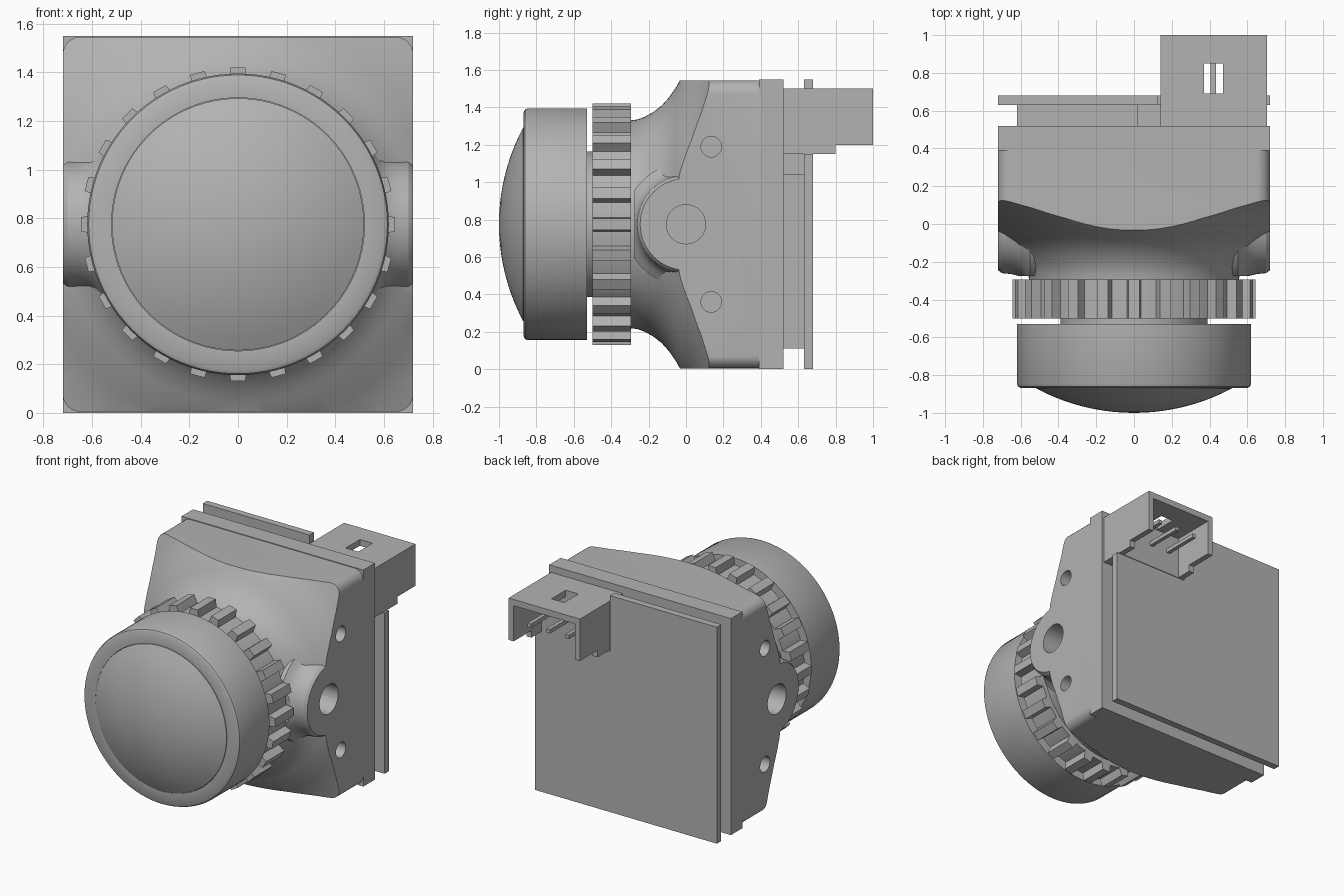
import bpy, bmesh, math
from mathutils import Matrix, Vector

cube = bpy.data.objects.get("Cube")
if cube:
    bpy.data.objects.remove(cube, do_unlink=True)

grey = bpy.data.materials.new("mid_grey")
grey.use_nodes = True
colour = (0.45, 0.45, 0.45, 1)
grey.diffuse_color = colour
grey.node_tree.nodes["Principled BSDF"].inputs["Base Color"].default_value = colour

CZ = 0.775  # height of the optical axis
X_AXIS, Y_AXIS = Vector((1, 0, 0)), Vector((0, 1, 0))


def finish(name, bm):
    bmesh.ops.recalc_face_normals(bm, faces=bm.faces)
    mesh = bpy.data.meshes.new(name)
    bm.to_mesh(mesh)
    bm.free()
    mesh.materials.append(grey)
    obj = bpy.data.objects.new(name, mesh)
    bpy.context.collection.objects.link(obj)
    return obj


def box(name, x, y, z, corner=0):
    """Box from (min, max) ranges; corner rounds the edges along y."""
    bm = bmesh.new()
    bmesh.ops.create_cube(bm, size=1)
    for v in bm.verts:
        v.co = [r[0] + (c + 0.5) * (r[1] - r[0]) for r, c in zip((x, y, z), v.co)]
    if corner:
        edges = [e for e in bm.edges
                 if abs((e.verts[0].co - e.verts[1].co).normalized().y) > 0.9]
        bmesh.ops.bevel(bm, geom=edges, offset=corner, segments=6, profile=0.5,
                        affect='EDGES')
    return finish(name, bm)


def lathe(name, profile, axis=Y_AXIS, center=(0, 0, CZ), steps=96):
    """Spin (radius, distance along axis) points that start and end on the axis."""
    bm = bmesh.new()
    verts = [bm.verts.new(Vector((0, 0, r)) + axis * d) for r, d in profile]
    edges = [bm.edges.new(pair) for pair in zip(verts, verts[1:])]
    bmesh.ops.spin(bm, geom=verts + edges, cent=(0, 0, 0), axis=axis,
                   angle=math.tau, steps=steps)
    bmesh.ops.remove_doubles(bm, verts=bm.verts, dist=0.0001)
    bmesh.ops.translate(bm, verts=bm.verts, vec=center)
    return finish(name, bm)


def combine(obj, tool, operation):
    mod = obj.modifiers.new("combine", 'BOOLEAN')
    mod.operation, mod.solver, mod.object = operation, 'EXACT', tool
    bpy.context.view_layer.objects.active = obj
    bpy.ops.object.modifier_apply(modifier=mod.name)
    bpy.data.objects.remove(tool, do_unlink=True)


def smooth(*objs):
    bpy.ops.object.select_all(action='DESELECT')
    for obj in objs:
        obj.select_set(True)
    bpy.context.view_layer.objects.active = objs[0]
    bpy.ops.object.shade_smooth_by_angle(angle=math.radians(30))


# Housing: a rounded block trimmed by a flared round front
housing = box("housing", (-0.72, 0.72), (-0.5, 0.4), (0.005, 1.545), 0.07)
flare = lathe("flare", [
    (0, -0.3), (0.555, -0.3), (0.56, -0.26), (0.575, -0.22), (0.6, -0.175),
    (0.635, -0.13), (0.68, -0.09), (0.73, -0.055), (0.775, -0.03), (0.85, 0.03),
    (0.94, 0.085), (1.06, 0.14), (1.2, 0.2), (1.2, 0.6), (0, 0.6)])
combine(housing, flare, 'INTERSECT')

# Mounting bosses on both sides, with screw holes
for s in (-1, 1):
    boss = lathe("boss", [(0, 0.3 * s), (0.33, 0.3 * s), (0.33, 0.55 * s),
                          (0.295, 0.58 * s), (0.275, 0.61 * s), (0.265, 0.65 * s),
                          (0.26, 0.7 * s), (0.245, 0.72 * s), (0, 0.72 * s)],
                 X_AXIS, steps=64)
    trim = box("trim", (-1, 1), (-0.275, 0.35), (0, 1.55))
    combine(boss, trim, 'INTERSECT')
    combine(housing, boss, 'UNION')
for s in (-1, 1):
    for r, y, z in ((0.105, 0, CZ), (0.055, 0.135, CZ + 0.415), (0.055, 0.135, CZ - 0.415)):
        hole = lathe("hole", [(0, 0.5 * s), (r, 0.5 * s), (r, 0.9 * s), (0, 0.9 * s)],
                     X_AXIS, (0, y, z), 32)
        combine(housing, hole, 'DIFFERENCE')

# Square rear frame of the housing
box("rear_frame", (-0.72, 0.72), (0.39, 0.52), (0, 1.55))

# Lens barrel, bezel and glass
neck = lathe("lens_neck", [(0, -0.6), (0.39, -0.6), (0.39, -0.25), (0, -0.25)])
barrel = lathe("lens_barrel", [
    (0, -0.53), (0.62, -0.53), (0.62, -0.845), (0.614, -0.86), (0.6, -0.868),
    (0.52, -0.868), (0.52, -0.84), (0, -0.84)])
R = 1.1
dome = [(R * math.sin(a), -1 + R * (1 - math.cos(a)))
        for a in (i / 10 * math.asin(0.518 / R) for i in range(11))]
glass = lathe("lens_glass", dome + [(0.518, -0.835), (0, -0.835)])

# Toothed locking ring
ring = lathe("lock_ring", [(0, -0.5), (0.59, -0.5), (0.59, -0.295), (0, -0.295)])
bm = bmesh.new()
for i in range(24):
    tooth = bmesh.ops.create_cube(bm, size=1)["verts"]
    for v in tooth:
        width = 0.06 if v.co.z > 0 else 0.08
        v.co = (v.co.x * width, -0.397 + v.co.y * 0.205, 0.607 + v.co.z * 0.075)
    bmesh.ops.rotate(bm, verts=tooth, cent=(0, 0, 0),
                     matrix=Matrix.Rotation(i * math.tau / 24, 3, 'Y'))
bmesh.ops.translate(bm, verts=bm.verts, vec=(0, 0, CZ))
finish("ring_teeth", bm)

smooth(housing, neck, barrel, glass, ring)

# Circuit board, notched for the connector, on its spacer
board = box("circuit_board", (-0.72, 0.72), (0.63, 0.68), (0, 1.55))
combine(board, box("notch", (0.125, 1), (0.5, 0.8), (1.15, 2)), 'DIFFERENCE')
spacer = box("spacer", (-0.62, 0.62), (0.5, 0.64), (0.11, 1.44))
combine(spacer, box("notch", (0.02, 1), (0.4, 0.8), (1.04, 2)), 'DIFFERENCE')

# Connector shroud, open to the back and below
shroud = box("connector_shroud", (0.14, 0.705), (0.515, 1.0), (1.15, 1.5))
cuts = [((0.18, 0.665), (0.685, 1.2), (1.0, 1.455)),  # cavity
        ((0, 1), (0.8, 1.2), (1.0, 1.2)),             # shorter rear walls
        ((0.37, 0.47), (0.69, 0.85), (1.4, 1.6))]     # latch slot
for cut in cuts:
    combine(shroud, box("cut", *cut), 'DIFFERENCE')

# Contact pins
for i in range(3):
    x = 0.27 + 0.15 * i
    box("contact_pin", (x - 0.014, x + 0.014), (0.66, 0.96), (1.31, 1.338))
